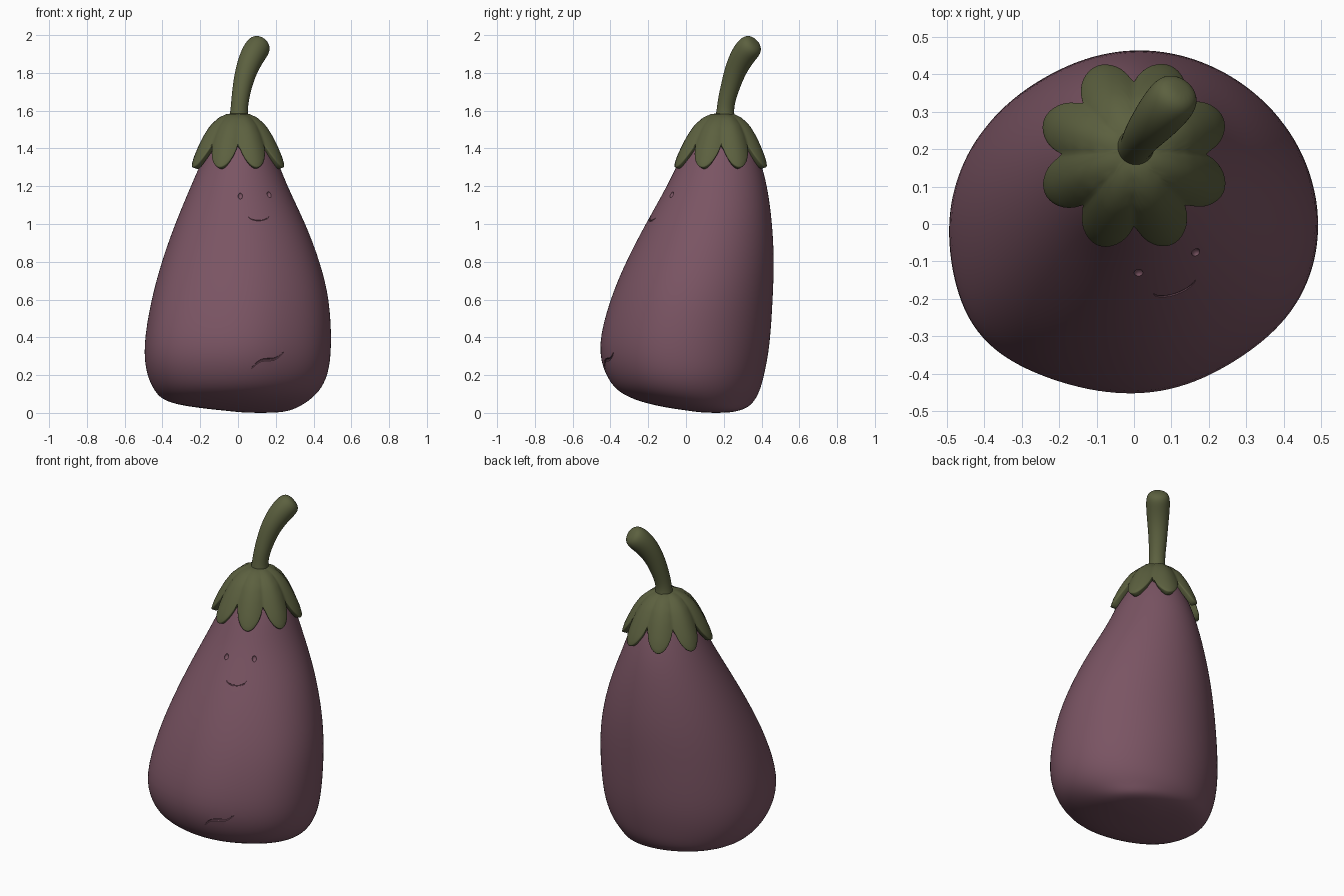
import bpy, bmesh, math
from mathutils import Vector

cube = bpy.data.objects.get("Cube")
if cube:
    bpy.data.objects.remove(cube, do_unlink=True)


def material(name, rgb):
    m = bpy.data.materials.new(name)
    m.use_nodes = True
    m.diffuse_color = (*rgb, 1)
    m.node_tree.nodes["Principled BSDF"].inputs["Base Color"].default_value = (*rgb, 1)
    return m


PURPLE = material("aubergine purple", (0.195, 0.089, 0.125))
GREEN = material("stalk green", (0.107, 0.118, 0.050))


def activate(obj):
    bpy.ops.object.select_all(action='DESELECT')
    obj.select_set(True)
    bpy.context.view_layer.objects.active = obj


def apply_modifier(obj, kind, **settings):
    mod = obj.modifiers.new(kind.lower(), kind)
    for key, value in settings.items():
        setattr(mod, key, value)
    activate(obj)
    bpy.ops.object.modifier_apply(modifier=mod.name)


def smooth(obj, degrees=50):
    activate(obj)
    bpy.ops.object.shade_smooth_by_angle(angle=math.radians(degrees))


def loft(name, rings, mat, caps=True):
    """Skin a list of closed rings of points."""
    bm = bmesh.new()
    rows = [[bm.verts.new(p) for p in ring] for ring in rings]
    n = len(rows[0])
    for a, b in zip(rows, rows[1:]):
        for i in range(n):
            j = (i + 1) % n
            bm.faces.new((a[i], a[j], b[j], b[i]))
    if caps:
        bm.faces.new(rows[0][::-1])
        bm.faces.new(rows[-1])
    bmesh.ops.recalc_face_normals(bm, faces=bm.faces)
    mesh = bpy.data.meshes.new(name)
    bm.to_mesh(mesh)
    bm.free()
    mesh.materials.append(mat)
    obj = bpy.data.objects.new(name, mesh)
    bpy.context.collection.objects.link(obj)
    return obj


def angles(n):
    return [2 * math.pi * i / n for i in range(n)]


def bump(a, degrees, width):
    d = (math.degrees(a) - degrees + 180) % 360 - 180
    return math.exp(-(d / width) ** 2)


# Body: lopsided rings given as height, x range, y range
SECTIONS = [
    (0.00, 0.04, 0.20, 0.10, 0.22),
    (0.01, -0.05, 0.27, 0.02, 0.28),
    (0.03, -0.25, 0.32, -0.12, 0.33),
    (0.06, -0.39, 0.37, -0.25, 0.36),
    (0.11, -0.44, 0.43, -0.365, 0.39),
    (0.20, -0.485, 0.48, -0.43, 0.415),
    (0.35, -0.503, 0.498, -0.473, 0.445),
    (0.60, -0.46, 0.487, -0.405, 0.46),
    (0.80, -0.405, 0.435, -0.32, 0.468),
    (1.00, -0.335, 0.36, -0.215, 0.458),
    (1.20, -0.25, 0.26, -0.10, 0.432),
    (1.35, -0.185, 0.205, -0.03, 0.39),
    (1.46, -0.13, 0.145, 0.04, 0.34),
    (1.54, -0.06, 0.07, 0.13, 0.27),
]
rings = []
for z, x0, x1, y0, y1 in SECTIONS:
    ring = []
    low = max(0, 1 - abs(z - 0.4) / 0.7)
    for a in angles(32):
        k = 1.004 + low * (0.07 * bump(a, 219, 20) - 0.035 * bump(a, 305, 20))
        ring.append(((x0 + x1) / 2 + (x1 - x0) / 2 * math.cos(a) * k,
                     (y0 + y1) / 2 + (y1 - y0) / 2 * math.sin(a) * k, z))
    rings.append(ring)
body = loft("body", rings, PURPLE)
apply_modifier(body, 'SUBSURF', levels=2)


# Carved face and fold: grooves projected on the front of the body
def on_front(x, z):
    hit, point, normal, _ = body.ray_cast(Vector((x, -2, z)), Vector((0, 1, 0)))
    return point, normal


def groove(name, points, radius):
    curve = bpy.data.curves.new(name, 'CURVE')
    curve.dimensions = '3D'
    curve.bevel_depth = radius
    curve.bevel_resolution = 2
    curve.use_fill_caps = True
    spline = curve.splines.new('POLY')
    spline.points.add(len(points) - 1)
    for i, (p, (x, z)) in enumerate(zip(spline.points, points)):
        p.co = (*on_front(x, z)[0], 1)
        p.radius = 0.3 + 0.7 * math.sin(math.pi * i / (len(points) - 1))
    obj = bpy.data.objects.new(name, curve)
    bpy.context.collection.objects.link(obj)
    activate(obj)
    bpy.ops.object.convert(target='MESH')
    return bpy.context.view_layer.objects.active


def eye_socket(name, x, z):
    point, normal = on_front(x, z)
    bpy.ops.mesh.primitive_uv_sphere_add(segments=16, ring_count=8, radius=1, location=point)
    obj = bpy.context.object
    obj.name = name
    obj.scale = (0.012, 0.018, 0.011)
    obj.rotation_euler = normal.to_track_quat('Z', 'Y').to_euler()
    return obj


smile = [(0.108 + 0.055 * math.cos(t), 1.043 - 0.026 * math.sin(t))
         for t in [math.pi * i / 12 for i in range(13)]]
fold = [(0.07 + 0.17 * t, 0.235 + 0.09 * t + 0.015 * math.sin(6 * t))
        for t in [i / 10 for i in range(11)]]
cutters = [
    groove("smile_cutter", smile, 0.004),
    groove("fold_cutter", fold, 0.008),
    eye_socket("right_eye_cutter", 0.012, 1.148),
    eye_socket("left_eye_cutter", 0.165, 1.155),
]
for cutter in cutters:
    cutter.hide_render = True
    apply_modifier(body, 'BOOLEAN', object=cutter, operation='DIFFERENCE', solver='EXACT')
    bpy.data.objects.remove(cutter, do_unlink=True)
body.data.materials.clear()
body.data.materials.append(PURPLE)
smooth(body, 35)

# Calyx: a domed cap whose rim is cut into eight drooping lobes
DOME = [(0.02, 1.585), (0.06, 1.583), (0.105, 1.562), (0.15, 1.52),
        (0.185, 1.465), (0.212, 1.41), (0.235, 1.355), (0.25, 1.30)]


def dome(s):
    f = min(max(s, 0), 1) * (len(DOME) - 1)
    i = min(int(f), len(DOME) - 2)
    (r0, z0), (r1, z1) = DOME[i], DOME[i + 1]
    t = f - i
    return r0 + (r1 - r0) * t, z0 + (z1 - z0) * t


rings = []
for step in range(15):
    ring = []
    for a in angles(128):
        lobe = abs(math.cos(4 * (a - math.radians(23))))
        reach = 0.66 + 0.34 * lobe ** 0.75
        s = step / 14 * reach
        r, z = dome(s)
        r += 0.028 * s * (lobe - 0.6)
        ring.append((r * math.cos(a), 0.183 + r * math.sin(a) + 0.012 * (1 - s), z))
    rings.append(ring)
calyx = loft("calyx", rings, GREEN, caps=False)
apply_modifier(calyx, 'SOLIDIFY', thickness=0.035, offset=-1)
apply_modifier(calyx, 'BEVEL', width=0.01, segments=2, limit_method='ANGLE',
               angle_limit=math.radians(50))
smooth(calyx, 60)

# Stem: a bent tube, thicker toward its rounded end
PATH = [(0.005, 0.206, 1.54, 0.060), (0.005, 0.207, 1.59, 0.047), (0.01, 0.213, 1.65, 0.047),
        (0.022, 0.235, 1.73, 0.052), (0.045, 0.263, 1.82, 0.060), (0.078, 0.303, 1.895, 0.069),
        (0.107, 0.338, 1.938, 0.070), (0.122, 0.357, 1.957, 0.056), (0.128, 0.365, 1.965, 0.025)]
centres = [Vector(p[:3]) for p in PATH]
rings = []
for i, (x, y, z, radius) in enumerate(PATH):
    tangent = centres[min(i + 1, len(PATH) - 1)] - centres[max(i - 1, 0)]
    side = tangent.cross(Vector((1, -1, 0))).normalized()
    across = tangent.cross(side).normalized()
    rings.append([centres[i] + radius * (side * math.cos(a) + across * math.sin(a))
                  for a in angles(14)])
stem = loft("stem", rings, GREEN)
apply_modifier(stem, 'SUBSURF', levels=2)
smooth(stem, 60)
